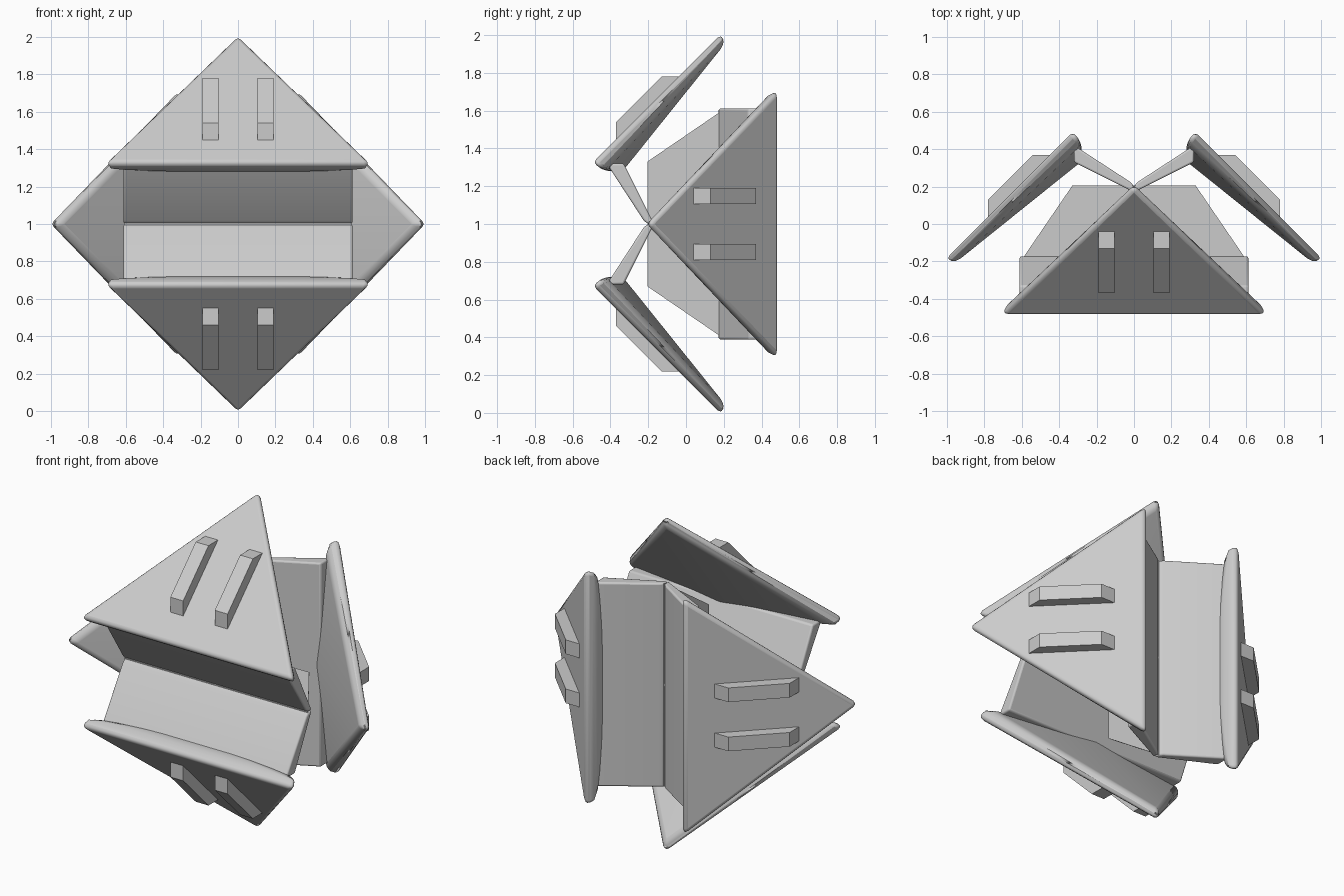
import bpy, bmesh, math
from mathutils import Matrix, Vector

cube = bpy.data.objects.get("Cube")
if cube:
    bpy.data.objects.remove(cube, do_unlink=True)

grey = bpy.data.materials.new("light_grey")
grey.use_nodes = True
grey.diffuse_color = (0.6, 0.6, 0.6, 1)
grey.node_tree.nodes["Principled BSDF"].inputs["Base Color"].default_value = (0.6, 0.6, 0.6, 1)


def add_hull(name, points, place, bevel=0.0):
    """Convex solid around the points, with rounded edges, moved into place."""
    bm = bmesh.new()
    for p in points:
        bm.verts.new(p)
    bmesh.ops.convex_hull(bm, input=bm.verts)
    bmesh.ops.dissolve_limit(bm, angle_limit=math.radians(1), verts=bm.verts, edges=bm.edges)
    bmesh.ops.recalc_face_normals(bm, faces=bm.faces)
    mesh = bpy.data.meshes.new(name)
    bm.to_mesh(mesh)
    bm.free()
    mesh.materials.append(grey)
    obj = bpy.data.objects.new(name, mesh)
    bpy.context.collection.objects.link(obj)
    obj.matrix_world = place
    if bevel:
        mod = obj.modifiers.new("rounded_edges", 'BEVEL')
        mod.width = bevel
        mod.segments = 3
        mod.limit_method = 'ANGLE'
        mod.angle_limit = math.radians(25)
    bpy.ops.object.select_all(action='DESELECT')
    obj.select_set(True)
    bpy.context.view_layer.objects.active = obj
    bpy.ops.object.shade_smooth_by_angle(angle=math.radians(35))
    return obj


def across(profile, x0, x1):
    """Extrude a (y, z) profile from x0 to x1."""
    return [(x, y, z) for x in (x0, x1) for y, z in profile]


def build_wing(side, place):
    # Triangular plate with a shallow ridge down its inner face
    plate = [(0, 0.20, 1.02), (0, 0.215, 0.965), (0, -0.335, 0.28)]
    for s in (-1, 1):
        plate += [(s * 0.72, -0.495, 0.325), (s * 0.685, -0.43, 0.28)]
    add_hull(side + "_plate", plate, place, 0.028)

    # Folded flap running from the plate's base to the hinge line
    flap = [(-0.42, 0.32), (-0.33, 0.32), (-0.17, 0.002), (-0.205, 0.002), (-0.225, 0.02)]
    add_hull(side + "_flap", across(flap, -0.612, 0.612), place, 0.01)

    # Thin inner web on the middle plane
    web = [(s * w, y, z) for s in (-1, 1) for w, y in ((0.61, -0.205), (0.33, 0.205))
           for z in (0.001, 0.009)]
    add_hull(side + "_web", web, place)

    # Two raised ribs on the outer face
    rib = [(-0.37, 0.42), (-0.37, 0.54), (-0.13, 0.78), (-0.02, 0.78)]
    for s in (-1, 1):
        add_hull(f"{side}_rib_{'left' if s > 0 else 'right'}",
                 across(rib, s * 0.105, s * 0.19), place)


# Upper wing turned about the centre to make the other three
lift = Matrix.Translation(Vector((0, 0, 1)))
half_turn = Matrix.Rotation(math.pi, 4, 'Y')
sideways = Matrix(((0, 0, 1, 0), (0, -1, 0, 0), (1, 0, 0, 0), (0, 0, 0, 1)))
build_wing("upper", lift)
build_wing("lower", lift @ half_turn)
build_wing("left", lift @ sideways)
build_wing("right", lift @ half_turn @ sideways)
